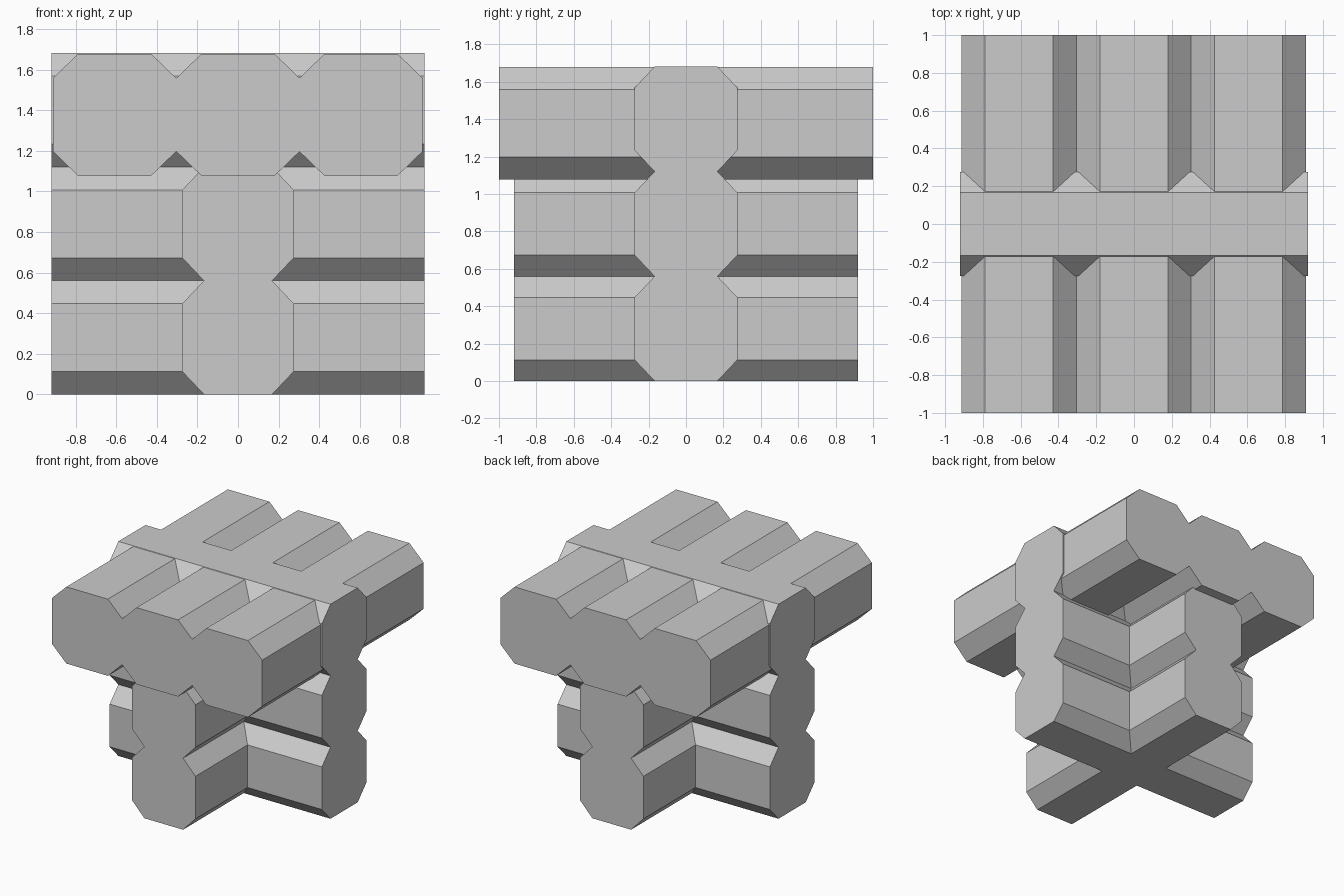
import bpy, bmesh

if "Cube" in bpy.data.objects:
    bpy.data.objects.remove(bpy.data.objects["Cube"])


def beam(name, axis, center, z0, z1, half_w, flat, chamfer, half_len):
    """Octagonal log running along x or y, offset sideways by center."""
    profile = [(-flat, z0), (flat, z0), (half_w, z0 + chamfer), (half_w, z1 - chamfer),
               (flat, z1), (-flat, z1), (-half_w, z1 - chamfer), (-half_w, z0 + chamfer)]
    bm = bmesh.new()
    rings = []
    for end in (-half_len, half_len):
        ring = []
        for s, z in profile:
            co = (end, center + s, z) if axis == 'x' else (center + s, end, z)
            ring.append(bm.verts.new(co))
        rings.append(ring)
    a, b = rings
    for i in range(8):
        j = (i + 1) % 8
        bm.faces.new((a[i], a[j], b[j], b[i]))
    bm.faces.new(a)
    bm.faces.new(b)
    bmesh.ops.recalc_face_normals(bm, faces=bm.faces)
    mesh = bpy.data.meshes.new(name)
    bm.to_mesh(mesh)
    bm.free()
    obj = bpy.data.objects.new(name, mesh)
    bpy.context.collection.objects.link(obj)
    return obj


STEP = 0.56

# Two stacked layers of crossed logs forming the pedestal
for level, label in enumerate(("lower", "middle")):
    z = level * STEP
    for axis, name in (('x', "cross_log"), ('y', "long_log")):
        beam(f"{label}_{name}", axis, 0, z, z + STEP, 0.275, 0.168, 0.113, 0.92)

# Top cross log tying the upper row together
beam("top_cross_log", 'x', 0, 2 * STEP, 3 * STEP + 0.001, 0.275, 0.168, 0.113, 0.92)

# Upper row of three larger, longer logs
for name, x in (("left", -0.608), ("center", 0.0), ("right", 0.606)):
    beam(f"top_{name}_log", 'y', x, 1.077, 1.678, 0.304, 0.18, 0.12, 1.0)
